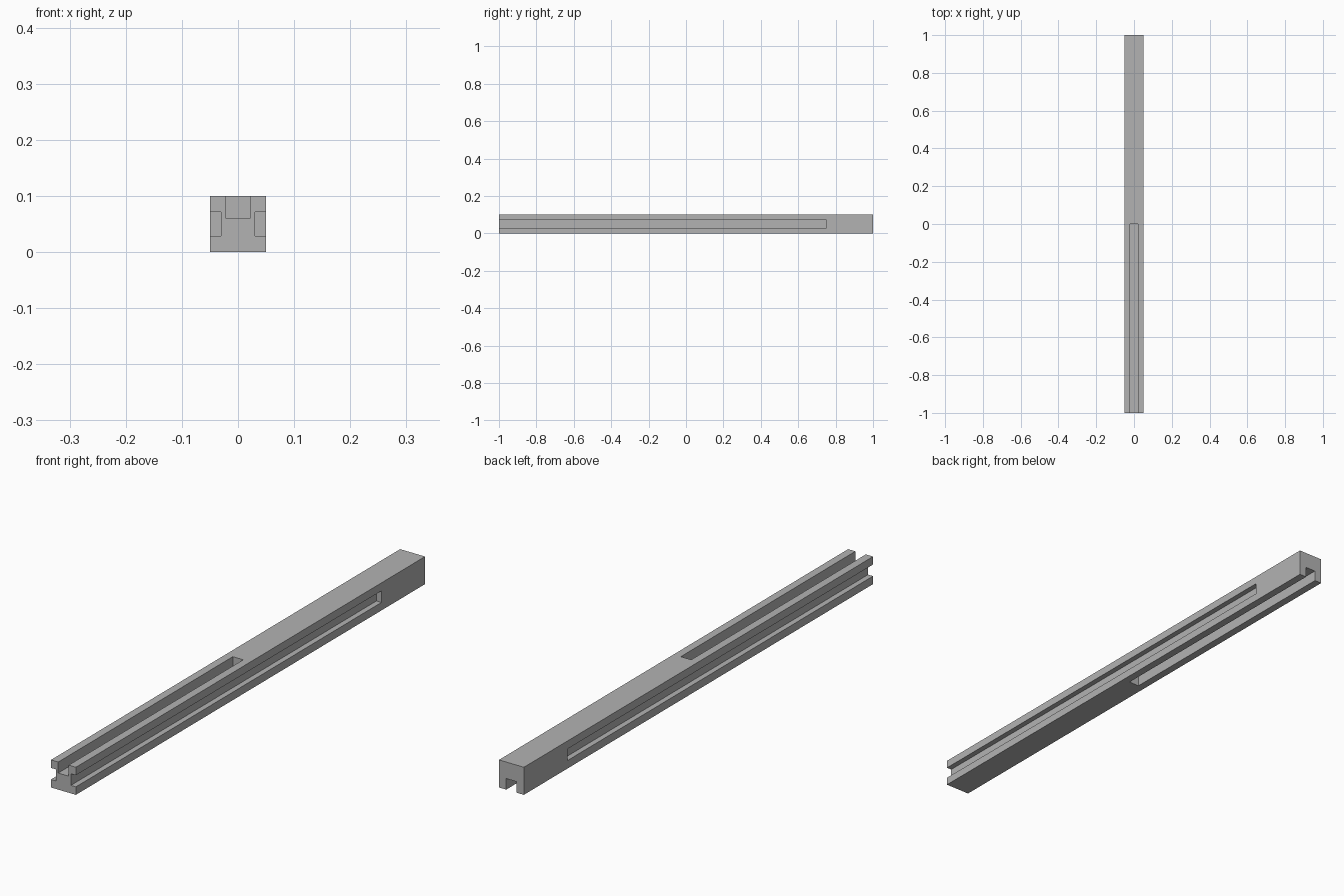
import bpy

# Remove the default cube
default = bpy.data.objects.get("Cube")
if default:
    bpy.data.objects.remove(default, do_unlink=True)

# Plain grey material
GREY = (0.45, 0.45, 0.45, 1.0)
grey = bpy.data.materials.new("plain_grey")
grey.use_nodes = True
grey.diffuse_color = GREY
grey.node_tree.nodes["Principled BSDF"].inputs["Base Color"].default_value = GREY


def box(name, low, high):
    """Box spanning two opposite corners."""
    bpy.ops.mesh.primitive_cube_add(size=1)
    obj = bpy.context.object
    obj.name = name
    obj.location = [(a + b) / 2 for a, b in zip(low, high)]
    obj.scale = [b - a for a, b in zip(low, high)]
    bpy.ops.object.transform_apply(location=True, rotation=False, scale=True)
    obj.data.materials.append(grey)
    return obj


def cut(target, name, low, high):
    """Cut a box-shaped groove out of the target."""
    cutter = box(name, low, high)
    cutter.hide_render = True
    bpy.context.view_layer.objects.active = target
    mod = target.modifiers.new(name, 'BOOLEAN')
    mod.operation = 'DIFFERENCE'
    mod.solver = 'EXACT'
    mod.object = cutter
    bpy.ops.object.modifier_apply(modifier=mod.name)
    bpy.data.objects.remove(cutter, do_unlink=True)


HALF, END, OVER = 0.05, 1.0, 0.1   # bar half width, bar end, cutter overshoot
SLOT = 0.021                       # half width of every groove

# Square bar
bar = box("grooved_bar", (-HALF, -END, 0), (HALF, END, 2 * HALF))

# Top groove in the front half, bottom groove in the back half
cut(bar, "top_groove", (-SLOT, -END - OVER, 0.06), (SLOT, 0, 0.06 + OVER))
cut(bar, "bottom_groove", (-SLOT, 0, 0.04 - OVER), (SLOT, END + OVER, 0.04))

# Long side grooves, open at the front
for side, inner, outer in (("left", 0.03, OVER), ("right", -OVER, -0.03)):
    cut(bar, side + "_groove",
        (inner, -END - OVER, HALF - SLOT), (outer, 0.75, HALF + SLOT))
